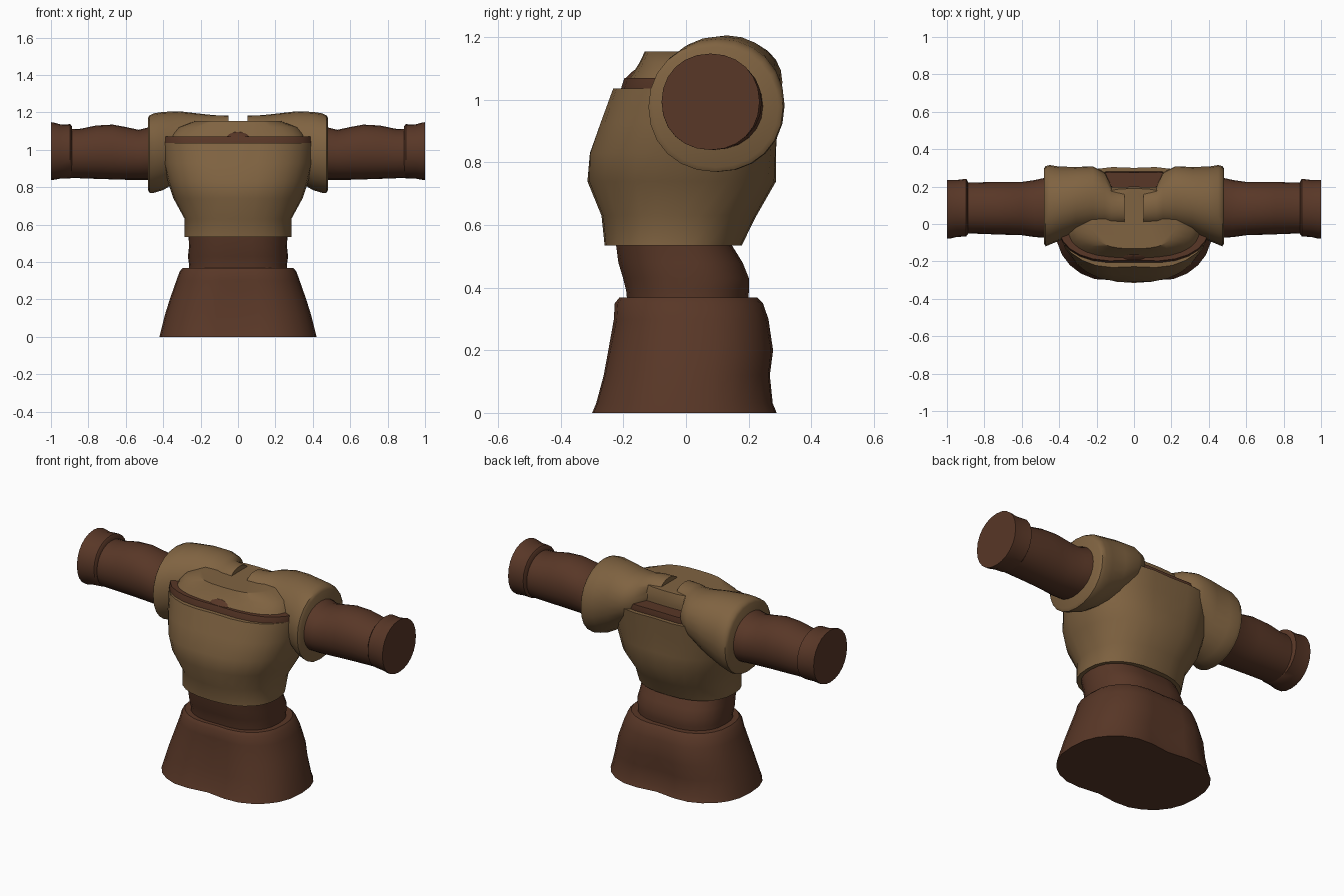
import bpy, bmesh, math


def material(name, colour):
    m = bpy.data.materials.new(name)
    m.diffuse_color = (*colour, 1)
    return m


TAN = material("tan cloth", (0.215, 0.125, 0.053))
BROWN = material("brown leather", (0.098, 0.038, 0.020))


def ring_points(a0, a1, b0, b1, power, dent, n):
    """Rounded cross-section between two extents, pinched at its middle by dent."""
    pts = []
    for i in range(n):
        t = 2 * math.pi * i / n
        c, s = math.cos(t), math.sin(t)
        u = math.copysign(abs(c) ** (2 / power), c)
        v = math.copysign(abs(s) ** (2 / power), s)
        a = (a0 + a1) / 2 + u * (a1 - a0) / 2
        b = (b0 + b1) / 2 + v * (b1 - b0) / 2
        b -= dent * s * math.exp(-(u / 0.33) ** 2)
        pts.append((a, b))
    return pts


def loft(name, sections, axis, mat, power=2.2, n=28):
    """Skin capped rings; a section is (position, a0, a1, b0, b1, dent)."""
    bm = bmesh.new()
    rings = []
    for pos, a0, a1, b0, b1, dent in sections:
        pts = ring_points(a0, a1, b0, b1, power, dent, n)
        rings.append([bm.verts.new((a, b, pos) if axis == "z" else (pos, a, b))
                      for a, b in pts])
    for low, high in zip(rings, rings[1:]):
        for i in range(n):
            j = (i + 1) % n
            bm.faces.new((low[i], low[j], high[j], high[i]))
    bm.faces.new(rings[0][::-1])
    bm.faces.new(rings[-1])
    bmesh.ops.recalc_face_normals(bm, faces=bm.faces[:])
    me = bpy.data.meshes.new(name)
    bm.to_mesh(me)
    bm.free()
    me.materials.append(mat)
    ob = bpy.data.objects.new(name, me)
    bpy.context.collection.objects.link(ob)
    bpy.ops.object.select_all(action="DESELECT")
    ob.select_set(True)
    bpy.context.view_layer.objects.active = ob
    bpy.ops.object.shade_smooth_by_angle(angle=math.radians(40))
    return ob


def upright(name, rows, mat, power=2.2):
    # rows: height, half width, front y, back y, dent
    return loft(name, [(z, -w, w, f, b, d) for z, w, f, b, d in rows], "z", mat, power)


def sideways(name, rows, mat):
    # rows: x, front y, back y, low z, high z; mirrored to the other side
    ob = loft(name, [(*r, 0) for r in rows], "x", mat, 2.1, 24)
    ob.modifiers.new("mirror", "MIRROR").use_mirror_merge = False


# Flared skirt and waist
upright("skirt", [
    (0.0, 0.42, -0.325, 0.315, 0.04), (0.03, 0.413, -0.312, 0.302, 0.04),
    (0.12, 0.39, -0.285, 0.29, 0.035), (0.20, 0.365, -0.268, 0.298, 0.03),
    (0.30, 0.33, -0.245, 0.278, 0.02), (0.35, 0.312, -0.24, 0.258, 0.015),
    (0.368, 0.295, -0.225, 0.24, 0.015)], BROWN, 2.4)
upright("waist", [
    (0.34, 0.265, -0.195, 0.205, 0.01), (0.39, 0.262, -0.20, 0.21, 0.01),
    (0.43, 0.268, -0.21, 0.21, 0.01), (0.48, 0.262, -0.225, 0.19, 0.01),
    (0.56, 0.265, -0.235, 0.14, 0.01)], BROWN, 2.4)

# Tunic body
upright("chest", [
    (0.535, 0.285, -0.26, 0.178, 0.0), (0.63, 0.285, -0.27, 0.225, 0.0),
    (0.74, 0.345, -0.315, 0.288, 0.0), (0.83, 0.375, -0.317, 0.297, 0.01),
    (0.93, 0.40, -0.285, 0.307, 0.015), (1.037, 0.415, -0.248, 0.32, 0.02)],
    TAN, 2.35)

# Brown lining showing above the tunic edge
upright("lining", [
    (0.98, 0.40, -0.22, 0.28, 0.01), (1.04, 0.412, -0.215, 0.29, 0.01),
    (1.07, 0.41, -0.205, 0.285, 0.01)], BROWN, 2.7)

# Shoulder yoke with a flat neck
upright("yoke", [
    (1.06, 0.36, -0.188, 0.20, 0.0), (1.085, 0.35, -0.17, 0.20, 0.0),
    (1.12, 0.32, -0.148, 0.20, 0.0), (1.154, 0.23, -0.132, 0.19, 0.0)], TAN, 2.8)
upright("front_tab", [
    (1.065, 0.075, -0.197, -0.12, 0.0), (1.083, 0.06, -0.18, -0.12, 0.0),
    (1.095, 0.03, -0.166, -0.12, 0.0)], BROWN, 2.5)

# Short sleeves rising over the shoulders
sideways("sleeve", [
    (0.05, 0.0, 0.17, 1.06, 1.183), (0.12, -0.01, 0.20, 1.0, 1.185),
    (0.155, -0.012, 0.275, 0.95, 1.188), (0.22, -0.02, 0.308, 0.92, 1.195),
    (0.31, -0.045, 0.305, 0.84, 1.206), (0.40, -0.09, 0.307, 0.785, 1.203),
    (0.45, -0.11, 0.315, 0.77, 1.195), (0.472, -0.12, 0.31, 0.77, 1.185),
    (0.482, -0.105, 0.295, 0.785, 1.17)], TAN)

# Arms and cuffs
sideways("arm", [
    (0.44, -0.075, 0.255, 0.84, 1.13), (0.53, -0.07, 0.235, 0.84, 1.107),
    (0.60, -0.06, 0.225, 0.84, 1.122), (0.67, -0.058, 0.225, 0.842, 1.135),
    (0.76, -0.055, 0.225, 0.845, 1.13), (0.84, -0.052, 0.222, 0.848, 1.113),
    (0.91, -0.05, 0.22, 0.85, 1.11)], BROWN)
sideways("cuff", [
    (0.888, -0.055, 0.225, 0.855, 1.125), (0.897, -0.066, 0.242, 0.848, 1.137),
    (0.95, -0.07, 0.235, 0.846, 1.136), (0.985, -0.078, 0.235, 0.84, 1.146),
    (1.0, -0.078, 0.235, 0.84, 1.148)], BROWN)
